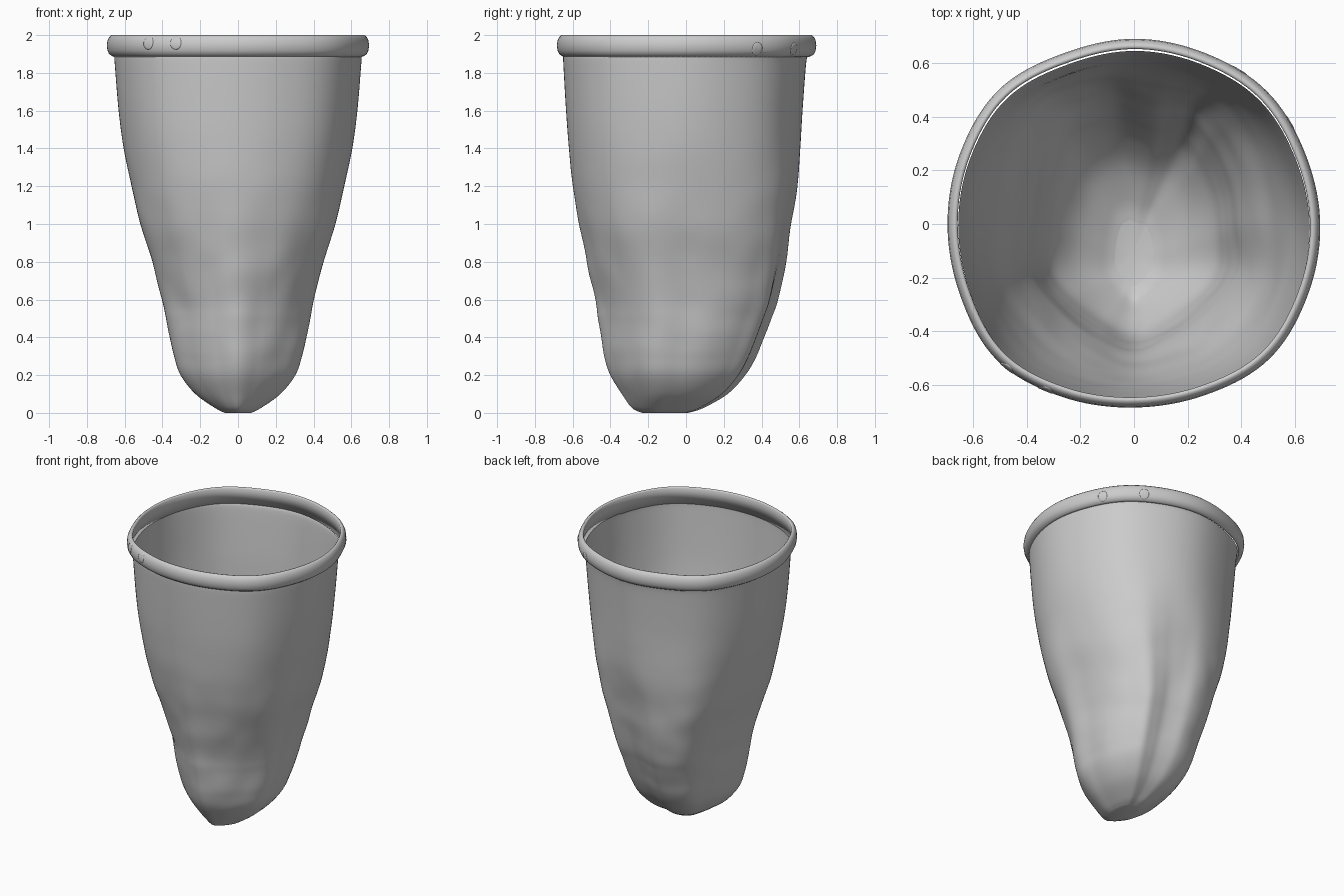
import bpy, bmesh, math
from mathutils import Vector, noise

if "Cube" in bpy.data.objects:
    bpy.data.objects.remove(bpy.data.objects["Cube"])

N = 144  # points around every section

def hermite(p0, p1, p2, p3, t):
    m1, m2 = (p2 - p0) / 2, (p3 - p1) / 2
    return ((2*t**3 - 3*t*t + 1) * p1 + (t**3 - 2*t*t + t) * m1
            + (3*t*t - 2*t**3) * p2 + (t**3 - t*t) * m2)

def polar(keys, deg):
    """Smooth periodic radius from (angle, radius) keys."""
    n = len(keys)
    for i in range(n):
        a, b = keys[i][0], keys[(i + 1) % n][0]
        if b <= a:
            b += 360
        d = deg if deg >= keys[0][0] else deg + 360
        if a <= d < b:
            r = [keys[(i + k) % n][1] for k in (-1, 0, 1, 2)]
            return hermite(*r, (d - a) / (b - a))
    return keys[0][1]

def loft(name, rings, cap=False, closed=False):
    bm = bmesh.new()
    rows = [[bm.verts.new(p) for p in ring] for ring in rings]
    pairs = list(zip(rows, rows[1:]))
    if closed:
        pairs.append((rows[-1], rows[0]))
    for a, b in pairs:
        for i in range(len(a)):
            j = (i + 1) % len(a)
            bm.faces.new((a[i], a[j], b[j], b[i]))
    if cap:
        c = bm.verts.new(sum((v.co for v in rows[0]), Vector()) / len(rows[0]))
        for i in range(len(rows[0])):
            bm.faces.new((c, rows[0][(i + 1) % len(rows[0])], rows[0][i]))
    bmesh.ops.recalc_face_normals(bm, faces=bm.faces)
    me = bpy.data.meshes.new(name)
    bm.to_mesh(me)
    bm.free()
    me.polygons.foreach_set("use_smooth", [True] * len(me.polygons))
    ob = bpy.data.objects.new(name, me)
    bpy.context.collection.objects.link(ob)
    return ob

# Section outlines: rounded square rim, and folded lower sack
RIM = [(0, .694), (22, .69), (45, .70), (67, .69), (90, .69), (112, .688),
       (135, .71), (157, .70), (180, .695), (202, .70), (225, .72),
       (247, .698), (270, .684), (292, .69), (315, .712), (337, .70)]
FOLD = [(0, .98), (22, .99), (42, 1.0), (56, 1.03), (66, .96), (76, .91), (87, .93),
        (100, 1.0), (114, 1.03), (130, 1.04), (150, .97), (175, .95), (200, 1.02),
        (225, .95), (250, .95), (270, 1.0), (290, .95), (315, .95), (340, 1.03)]
ANG = [360 * i / N for i in range(N)]
rim_r = [polar(RIM, a) for a in ANG]
fold_r = [polar(FOLD, a) for a in ANG]
dirs = [(math.cos(math.radians(a)), math.sin(math.radians(a))) for a in ANG]

# Sack: z, half width, front y, back y
PROFILE = [(0, .07, -.23, .01), (.025, .12, -.285, .09), (.1, .225, -.34, .22),
           (.2, .305, -.40, .315), (.3, .34, -.432, .375), (.4, .362, -.45, .415),
           (.5, .382, -.465, .452), (.6, .402, -.48, .487),
           (.8, .452, -.525, .53), (1.0, .517, -.565, .557), (1.2, .563, -.60, .59),
           (1.4, .605, -.62, .605), (1.6, .632, -.635, .617), (1.84, .652, -.649, .635),
           (1.89, .655, -.65, .645)]
STEPS = 6
rings = []
for k in range((len(PROFILE) - 1) * STEPS + 1):
    i = min(k // STEPS, len(PROFILE) - 2)
    t = k / STEPS - i
    q = [PROFILE[max(0, min(len(PROFILE) - 1, i + d))] for d in (-1, 0, 1, 2)]
    z, hx, y0, y1 = (hermite(*(r[c] for r in q), t) for c in range(4))
    w = max(0, min(1, (1.55 - z) / 1.15))
    w = w * w * (3 - 2 * w)
    square = .04 * math.exp(-((z - .85) / .4) ** 2)  # fuller diagonals halfway up
    pts = []
    for (dx, dy), a, b in zip(dirs, rim_r, fold_r):
        r = (1 - w) * a / .69 + w * b + square * (2 * dx * dy) ** 2
        pts.append((dx * r, dy * r))
    xs, ys = [p[0] for p in pts], [p[1] for p in pts]
    ring = []
    for x, y in pts:
        v = Vector(((x - min(xs)) / (max(xs) - min(xs)) * 2 * hx - hx,
                    (y - min(ys)) / (max(ys) - min(ys)) * (y1 - y0) + y0, z))
        s = 1 + .016 * w * min(1, z * 3) * noise.noise(v * 6)  # gentle cloth wrinkles
        ring.append((v.x * s, v.y * s, max(0, z)))
    rings.append(ring)
loft("cloth_sack", rings, cap=True)

# Rim hoop: D-shaped tube following the rim outline
HOOP = [(-.038, 1.885), (-.038, 1.992), (-.033, 1.999), (-.024, 2.0), (-.013, 1.99),
        (-.004, 1.972), (0, 1.945), (-.004, 1.918), (-.013, 1.899), (-.028, 1.889)]
loft("rim_hoop", [[(dx * (r + o), dy * (r + o), z) for (dx, dy), r in zip(dirs, rim_r)]
                  for o, z in HOOP], closed=True)

# Four small oval studs wrapped onto the hoop
for n, (deg, z) in enumerate([(228.5, 1.958), (242, 1.958), (33, 1.927), (55.5, 1.927)]):
    stud = []
    for depth, f in ((.002, .3), (.002, .85), (.001, 1), (-.012, 1)):
        loop = []
        for j in range(24):
            u = 2 * math.pi * j / 24
            h = z + math.sin(u) * .034 * f
            d = deg + math.degrees(math.cos(u) * .03 * f / .69)
            r = polar(RIM, d) + depth - 6 * (h - 1.945) ** 2  # follow the tube
            a = math.radians(d)
            loop.append((r * math.cos(a), r * math.sin(a), h))
        stud.append(loop)
    loft("oval_stud_%d" % (n + 1), stud, cap=True)
